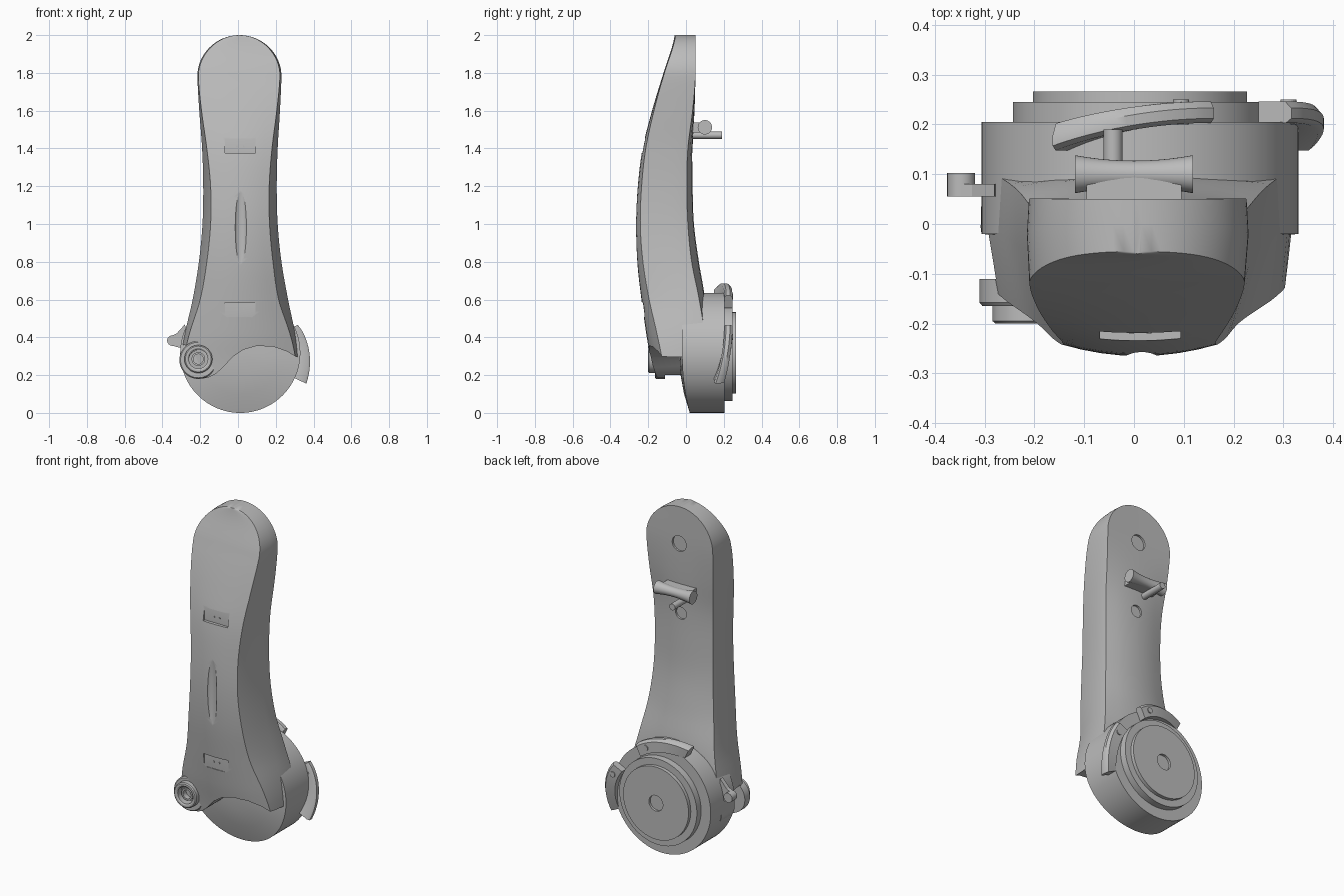
import bpy, bmesh
from math import sin, cos, pi, radians
from mathutils import Matrix, Vector

if "Cube" in bpy.data.objects:
    bpy.data.objects.remove(bpy.data.objects["Cube"])

grey = bpy.data.materials.new("light_grey")
grey.use_nodes = True
grey.diffuse_color = (0.5, 0.5, 0.5, 1)
grey.node_tree.nodes["Principled BSDF"].inputs["Base Color"].default_value = (0.5, 0.5, 0.5, 1)


def finish(name, bm):
    bmesh.ops.remove_doubles(bm, verts=bm.verts, dist=1e-5)
    bmesh.ops.recalc_face_normals(bm, faces=bm.faces)
    mesh = bpy.data.meshes.new(name)
    bm.to_mesh(mesh)
    bm.free()
    mesh.materials.append(grey)
    ob = bpy.data.objects.new(name, mesh)
    bpy.context.collection.objects.link(ob)
    return ob


def smooth(ob, angle=32):
    bpy.ops.object.select_all(action='DESELECT')
    bpy.context.view_layer.objects.active = ob
    ob.select_set(True)
    bpy.ops.object.shade_smooth_by_angle(angle=radians(angle))


def loft(name, rings):
    bm = bmesh.new()
    vs = [[bm.verts.new(p) for p in ring] for ring in rings]
    n = len(vs[0])
    for a, b in zip(vs, vs[1:]):
        for i in range(n):
            bm.faces.new((a[i], a[(i + 1) % n], b[(i + 1) % n], b[i]))
    bm.faces.new(vs[0])
    bm.faces.new(vs[-1])
    return finish(name, bm)


def lathe(name, profile, x, z, n=64):
    """Spin (radius, y) points around an axis along y."""
    bm = bmesh.new()
    vs = [bm.verts.new((r, y, 0)) for r, y in profile]
    es = [bm.edges.new(p) for p in zip(vs, vs[1:])]
    bmesh.ops.spin(bm, geom=vs + es, cent=(0, 0, 0), axis=(0, 1, 0),
                   angle=2 * pi, steps=n)
    bmesh.ops.translate(bm, verts=bm.verts, vec=(x, 0, z))
    return finish(name, bm)


def rod(name, r, y0, y1, x, z, n=32):
    return lathe(name, [(0, y0), (r, y0), (r, y1), (0, y1)], x, z, n)


def prism(name, outline, y0, y1):
    return loft(name, [[(x, y, z) for x, z in outline] for y in (y0, y1)])


def box(name, x0, x1, y0, y1, z0, z1):
    return prism(name, [(x0, z0), (x1, z0), (x1, z1), (x0, z1)], y0, y1)


def cut(ob, *cutters):
    bpy.context.view_layer.objects.active = ob
    for c in cutters:
        m = ob.modifiers.new("cut", 'BOOLEAN')
        m.operation = 'DIFFERENCE'
        m.solver = 'EXACT'
        m.object = c
        bpy.ops.object.modifier_apply(modifier=m.name)
        bpy.data.objects.remove(c)


# Arm stations: z, side left/right, front edge left/right, front y, front edge y, back y, back edge y
rows = [
    (0.10, -.32, .33, -.30, .32, -.16, -.10, .10, .10),
    (0.25, -.31, .32, -.29, .31, -.18, -.12, .10, .10),
    (0.40, -.285, .305, -.262, .28, -.208, -.15, .10, .10),
    (0.60, -.24, .265, -.20, .215, -.236, -.195, .10, .07),
    (0.80, -.207, .23, -.165, .185, -.258, -.228, .068, .03),
    (1.00, -.188, .21, -.145, .167, -.265, -.242, .042, .01),
    (1.20, -.184, .205, -.145, .165, -.255, -.235, .035, .005),
    (1.40, -.19, .21, -.165, .18, -.23, -.213, .035, .01),
    (1.60, -.205, .222, -.193, .205, -.18, -.17, .045, .035),
    (1.78, -.215, .23, -.21, .222, -.125, -.12, .05, .05),
    (2.00, -.215, .23, -.205, .22, -.06, -.055, .05, .05),
]


def station(z):
    k = max(i for i in range(len(rows) - 1) if rows[i][0] <= z)
    p0, p1, p2, p3 = (rows[min(max(k + d, 0), len(rows) - 1)] for d in (-1, 0, 1, 2))
    t = (z - p1[0]) / (p2[0] - p1[0])
    return [0.5 * (2 * b + (c - a) * t + (2 * a - 5 * b + 4 * c - d) * t * t
                   + (3 * b - a - 3 * c + d) * t ** 3)
            for a, b, c, d in zip(p0, p1, p2, p3)][1:]


def arm_ring(z, w=1.0):
    xl, xr, fl, fr, yf, ye, yb, ybe = station(z)
    cx = (xl + xr) / 2
    ring = [(xl + .004, ybe), (xl, (ybe + ye) * .3)]
    for i in range(9):
        u = i / 8
        ring.append((fl + (fr - fl) * u, ye + (yf - ye) * 4 * u * (1 - u)))
    ring += [(xr, (ybe + ye) * .3), (xr - .004, ybe)]
    for i in range(1, 6):
        u = i / 6
        ring.append((xr + (xl - xr) * u, ybe + (yb - ybe) * 4 * u * (1 - u)))
    return [(cx + (x - cx) * w, y, z) for x, y in ring]


levels = [arm_ring(0.1 + 1.68 * i / 42) for i in range(42)]
levels += [arm_ring(1.78 + .22 * sin(t), cos(t)) for t in (radians(88) * i / 16 for i in range(17))]
arm = loft("arm_shell", levels)

# Lower edge of the shell with its hinge lobe
edge = [(.5, .29), (.31, .295), (.26, .325), (.19, .35), (.1, .355), (.03, .335),
        (-.03, .295), (-.08, .24), (-.12, .205), (-.16, .185), (-.21, .18),
        (-.26, .195), (-.295, .23), (-.312, .28), (-.5, .3), (-.5, 0), (.5, 0)]
groove = bmesh.new()
bmesh.ops.create_uvsphere(groove, u_segments=32, v_segments=24, radius=1,
                          matrix=Matrix.Translation((.015, -.272, .98)) @ Matrix.Diagonal((.032, .022, .26, 1)))
cut(arm,
    prism("edge_cutter", edge, -.5, .5),
    box("hinge_slot_cutter", -.5, -.13, -.11, -.02, .1, .36),
    box("upper_window_cutter", -.068, .093, -.4, -.216, 1.375, 1.452),
    box("lower_window_cutter", -.068, .093, -.4, -.219, .508, .585),
    finish("groove_cutter", groove),
    rod("top_hole_cutter", .046, .038, .2, .01, 1.78),
    rod("middle_hole_cutter", .036, .022, .2, .01, 1.36),
    rod("hinge_hole_cutter", .052, -.4, -.165, -.21, .285))
smooth(arm)

# Small screws in the two front windows
for z, y, label in ((1.41, -.216, "upper"), (.55, -.219, "lower")):
    for x in (-.005, .03):
        rod(f"{label}_window_screw", .005, y - .004, y + .01, x, z, 12)

# Hinge lobe and its bushing
lobe = lathe("hinge_lobe", [(.05, -.165), (.094, -.165), (.1, -.158), (.1, -.11), (.05, -.11), (.05, -.165)],
             -.21, .28)
bushing = lathe("hinge_bushing", [(.05, -.14), (.05, -.195), (.058, -.2), (.068, -.2), (.074, -.195),
                                  (.074, -.14), (.05, -.14)], -.21, .285)
pin = lathe("hinge_pin", [(0, -.15), (.026, -.15), (.026, -.18), (.036, -.18), (.036, -.115), (0, -.115)],
            -.21, .285)
for ob in (lobe, bushing, pin):
    smooth(ob)

# Stepped drum with a front face that leans back toward the bottom
CX, CZ = .012, .318
drum = lathe("drum", [(0, -.035), (.12, -.033), (.22, -.028), (.318, -.02), (.318, .205), (.255, .205),
                      (.255, .245), (.215, .245), (.215, .266), (.046, .266), (.046, .252), (0, .252)],
             CX, CZ, 96)
for v in drum.data.vertices:
    if v.co.y < 0:
        v.co.y += .04 * max(0, (.3 - v.co.z) / .3) ** 2
smooth(drum)


# Curved clips on the drum rim
def clip(name, a0, a1):
    rings = []
    for i in range(15):
        t = i / 14
        a = radians(a0 + (a1 - a0) * t)
        ro = .338 + .048 * t ** .8
        drop = .055 * t ** 2.2
        sec = [(.265 + .05 * t, .203 - drop), (ro - .012, .203 - drop), (ro, .212 - drop),
               (ro, .233 - drop), (ro - .014, .246 - drop * .8), (.265 + .05 * t, .246 - drop * .8)]
        rings.append([(CX + r * cos(a), y, CZ + r * sin(a)) for r, y in sec])
    smooth(loft(name, rings), 40)
    b = radians(a0 + (a1 - a0) * .2)
    rod(name + "_rivet", .016, .2, .25, CX + .31 * cos(b), CZ + .31 * sin(b), 20)


clip("top_clip", 64, 117)
clip("side_clip", 26, -25)

# Hook on the opposite side of the drum
prism("hook_arm", [(-.36, .36), (-.36, .405), (-.325, .42), (-.28, .47), (-.27, .34), (-.32, .348)], .055, .08)
smooth(rod("hook_knob", .028, .055, .102, -.347, .383))

# Waisted saddle bar on the back, with stem and peg
saddle = lathe("saddle_bar", [(0, -.118)] + [(.027 + .011 * (u / 5) ** 2, u * .0236) for u in range(-5, 6)]
               + [(0, .118)], 0, 0, 32)
saddle.data.transform(Matrix.Translation((0, .1, 1.512)) @ Matrix.Rotation(-pi / 2, 4, 'Z'))
smooth(saddle)
box("saddle_stem", -.095, .095, .01, .1, 1.485, 1.538)
smooth(rod("locating_peg", .019, .01, .19, -.042, 1.47))
